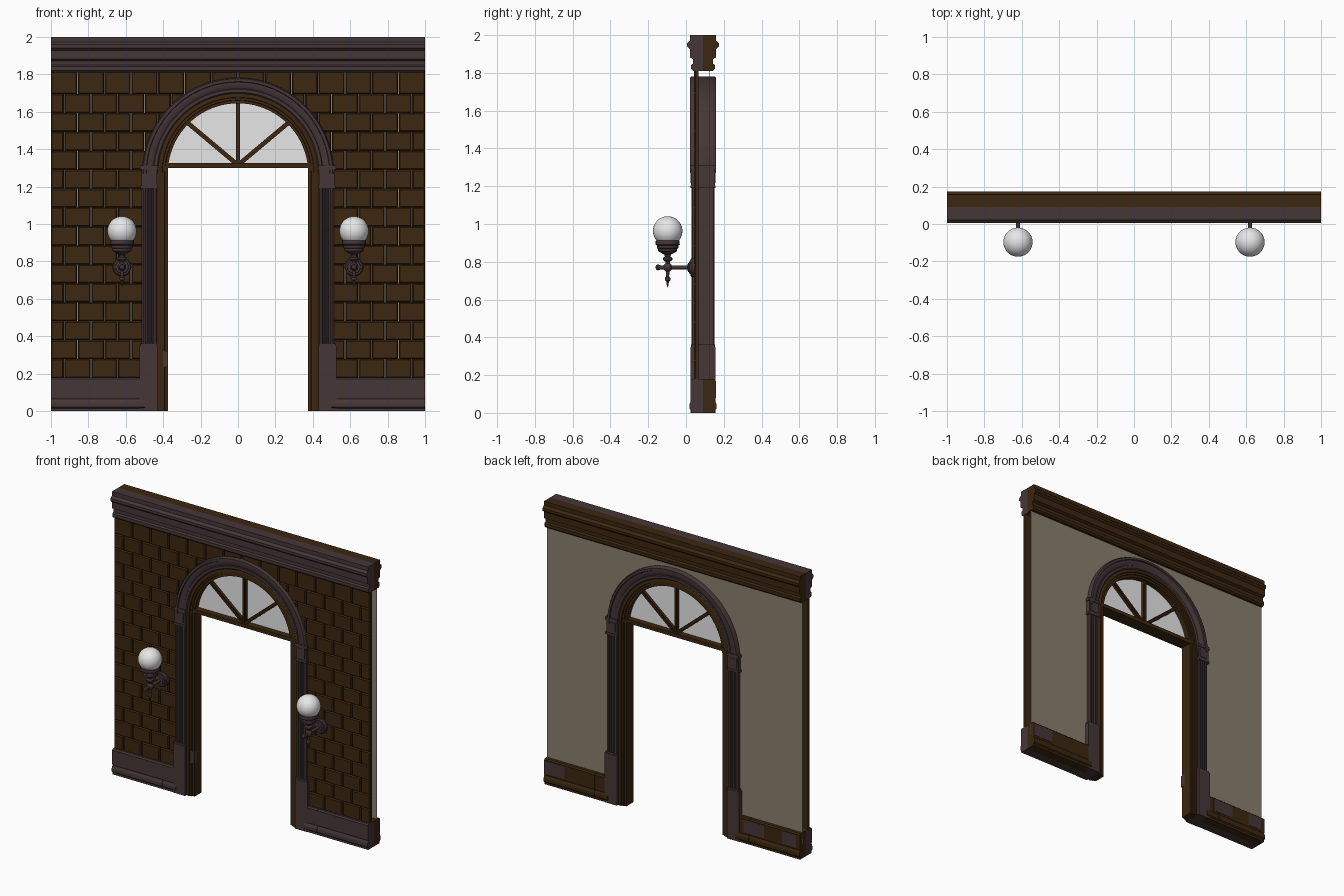
import bpy, bmesh, math
from math import sin, cos, pi, sqrt

if "Cube" in bpy.data.objects:
    bpy.data.objects.remove(bpy.data.objects["Cube"])

YM, CZ = 0.09, 1.27          # wall mid-plane, arch centre height


def material(name, r, g, b):
    m = bpy.data.materials.new(name)
    m.diffuse_color = (r, g, b, 1)
    m.use_nodes = True
    m.node_tree.nodes["Principled BSDF"].inputs["Base Color"].default_value = m.diffuse_color
    return m


PURPLE = material("dark_plum_stone", 0.062, 0.037, 0.039)
BROWN = material("dark_brown", 0.045, 0.020, 0.005)
PLASTER = material("beige_plaster", 0.25, 0.215, 0.155)
WHITE = material("white_glass", 0.8, 0.8, 0.8)


def loft(bm, rings):
    """Bridge equal closed loops and cap both ends."""
    vs = [[bm.verts.new(p) for p in ring] for ring in rings]
    n = len(vs[0])
    for a, b in zip(vs, vs[1:]):
        for i in range(n):
            bm.faces.new((a[i], a[(i + 1) % n], b[(i + 1) % n], b[i]))
    bm.faces.new(vs[0])
    bm.faces.new(vs[-1])


def finish(name, bm, mat, smooth=False):
    bmesh.ops.recalc_face_normals(bm, faces=bm.faces[:])
    me = bpy.data.meshes.new(name)
    bm.to_mesh(me)
    bm.free()
    me.materials.append(mat)
    ob = bpy.data.objects.new(name, me)
    bpy.context.collection.objects.link(ob)
    if smooth:
        bpy.ops.object.select_all(action='DESELECT')
        bpy.context.view_layer.objects.active = ob
        ob.select_set(True)
        bpy.ops.object.shade_smooth_by_angle(angle=math.radians(35))
    return ob


def box(bm, x0, x1, y0, y1, z0, z1):
    loft(bm, [[(x0, y, z0), (x1, y, z0), (x1, y, z1), (x0, y, z1)] for y in (y0, y1)])


def lathe(bm, profile, place, n=24):
    """profile: (radius, height); place maps (a, b, h) to a point."""
    loft(bm, [[place(r * cos(2 * pi * i / n), r * sin(2 * pi * i / n), h)
               for i in range(n)] for r, h in profile])


def both_sides(section):
    """Mirror an (r, y) front section about the wall mid-plane."""
    return section + [(r, 2 * YM - y) for r, y in reversed(section)]


# cornice and skirting: front half plum, back half brown
def moulding(name, profile, spans):
    for side, sgn, mat in (("front", -1, PURPLE), ("back", 1, BROWN)):
        bm = bmesh.new()
        sec = [(0, profile[0][1])] + profile + [(0, profile[-1][1])]
        for x0, x1 in spans:
            loft(bm, [[(x, YM + sgn * d, z) for d, z in sec] for x in (x0, x1)])
        finish(name + "_" + side, bm, mat)


moulding("cornice", [(.068, 2), (.068, 1.972), (.076, 1.965), (.085, 1.958), (.085, 1.94),
                     (.070, 1.927), (.070, 1.882), (.052, 1.872), (.052, 1.85),
                     (.063, 1.842), (.063, 1.82), (.052, 1.81)], [(-1, 1)])
moulding("skirting", [(.064, 0), (.064, .015), (.072, .022), (.072, .045), (.064, .065),
                      (.066, .072), (.066, .172), (.058, .18)],
         [(-1, -.605), (-.603, -.5), (.5, .603), (.605, 1)])

# plum patches on the back skirting
bm = bmesh.new()
for x0, x1 in ((.84, 1), (-.72, -.56), (-.97, -.86)):
    box(bm, x0, x1, .154, .158, .078, .168)
finish("skirting_back_patches", bm, PURPLE)

# brick facing, clipped so that cut ends hide inside the arch trim
bm = bmesh.new()
P, C = 1 / 7, .006
for row in range(16):
    z0 = .177 + .1012 * row
    z1 = z0 + .1012 if row < 15 else 1.82
    h = z0 - CZ
    clip = .47 if h < 0 else sqrt(max(0, .42 ** 2 - h * h))
    start = -1 - (P / 2 if row % 2 == 0 else 0)
    for k in range(15):
        a, b = max(-1, start + k * P), min(1, start + (k + 1) * P)
        for lo, hi in ((-1, -clip), (clip, 1)) if clip else ((-1, 1),):
            x0, x1 = max(a, lo), min(b, hi)
            if x1 - x0 < .02:
                continue
            x0, x1 = x0 + (.002 if x0 > -1 else 0), x1 - (.002 if x1 < 1 else 0)
            loft(bm, [[(x0 + c, y, z0 + c), (x1 - c, y, z0 + c), (x1 - c, y, z1 - c), (x0 + c, y, z1 - c)]
                      for y, c in ((.066, 0), (.050, 0), (.042, C))])
finish("brick_facing", bm, BROWN)

# plaster sheet at the back with an arched hole
outline = [(-1, .1), (-.47, .1)]
outline += [(.47 * cos(pi - pi * i / 32), CZ + .47 * sin(pi * i / 32)) for i in range(33)]
outline += [(.47, .1), (1, .1), (1, 1.85), (-1, 1.85)]
bm = bmesh.new()
loft(bm, [[(x, y, z) for x, z in outline] for y in (.124, .126)])
finish("back_plaster", bm, PLASTER)


# arch trim: section swept from the springing over the arch
def arch_rings(sec, n=40):
    return [[(r * cos(pi * i / n), y, CZ + r * sin(pi * i / n)) for r, y in sec] for i in range(n + 1)]


trim = both_sides([(.427, .040), (.434, .032), (.450, .032), (.453, .037), (.470, .028),
                   (.488, .028), (.491, .021), (.506, .021), (.512, .032)])
bm = bmesh.new()
loft(bm, arch_rings(trim))
finish("arch_trim", bm, PURPLE, True)

# inner frame: jambs and arch in one sweep
frame = both_sides([(.375, .050), (.390, .050), (.392, .043), (.405, .043), (.407, .036),
                    (.420, .036), (.433, .042)])
bm = bmesh.new()
rings = arch_rings(frame)
loft(bm, [[(r, y, 0) for r, y in frame]] + rings + [[(-r, y, 0) for r, y in frame]])
finish("door_frame", bm, BROWN, True)
bm = bmesh.new()
box(bm, -.40, -.373, .041, .075, .235, .32)
finish("strike_plate", bm, PURPLE)

# pilasters: plinth, fluted shaft, capital
shaft = [(.433, .034), (.437, .029), (.445, .029)]
for c in (.456, .473, .490):
    shaft += [(c - .006, .029), (c - .003, .036), (c + .003, .036), (c + .006, .029)]
shaft = both_sides(shaft + [(.505, .029), (.512, .034)])
for side, s in (("left", -1), ("right", 1)):
    bm = bmesh.new()
    loft(bm, [[(s * x, y, z) for x, y in shaft] for z in (.3, 1.25)])
    for x0, x1, d, z0, z1 in ((.430, .526, .067, 0, .35), (.432, .520, .064, .35, .362),
                              (.430, .522, .067, 1.19, 1.205), (.433, .516, .063, 1.205, 1.295),
                              (.446, .504, .066, 1.218, 1.282), (.428, .523, .068, 1.292, 1.312)):
        box(bm, s * x0, s * x1, YM - d, YM + d, z0, z1)
    finish(side + "_pilaster", bm, PURPLE)

# fanlight: transom, glazing bars and glass
bm = bmesh.new()
box(bm, -.39, .39, .045, .135, 1.30, 1.326)
for ang, ln in ((40, .365), (90, .345), (140, .365)):
    c, s, w = cos(math.radians(ang)), sin(math.radians(ang)), .012
    for y0, y1, hw in ((.068, .112, w), (.060, .120, w * .5)):
        loft(bm, [[(t * c - k * s, y, 1.315 + t * s + k * c) for k, y in
                   ((-hw, y0), (hw, y0), (hw, y1), (-hw, y1))] for t in (0, ln)])
finish("transom_and_glazing_bars", bm, BROWN)
bm = bmesh.new()
a0 = math.asin(.05 / .39)
arc = [a0 + (pi - 2 * a0) * i / 40 for i in range(41)]
loft(bm, [[(.39 * cos(a), y, CZ + .39 * sin(a)) for a in arc] for y in (.087, .093)])
finish("fanlight_glass", bm, WHITE)

# wall lamps
LY = -.097
for side, lx in (("left", -.62), ("right", .62)):
    bm = bmesh.new()
    bmesh.ops.create_uvsphere(bm, u_segments=32, v_segments=20, radius=.078)
    bmesh.ops.translate(bm, verts=bm.verts, vec=(lx, LY, .963))
    finish(side + "_lamp_globe", bm, WHITE, True)

    bm = bmesh.new()
    up = lambda a, b, h: (lx + a, LY + b, h)
    lathe(bm, [(.050, .915), (.063, .912), (.064, .892), (.056, .886), (.056, .872), (.050, .868),
               (.050, .856), (.036, .848), (.018, .838), (.014, .828), (.026, .820), (.026, .810),
               (.012, .800), (.012, .792), (.021, .782), (.023, .770), (.019, .757), (.009, .748),
               (.008, .722), (.014, .714), (.014, .702), (.006, .694), (.005, .678), (.001, .664)], up)
    out = lambda a, b, h: (lx + a, h, .770 + b)
    lathe(bm, [(.002, -.162), (.012, -.158), (.016, -.148), (.012, -.138), (.010, -.125), (.010, .008),
               (.024, .010), (.024, .016), (.034, .018), (.036, .024), (.044, .024), (.050, .032),
               (.050, .048)], out)
    finish(side + "_lamp_bracket", bm, PURPLE, True)
